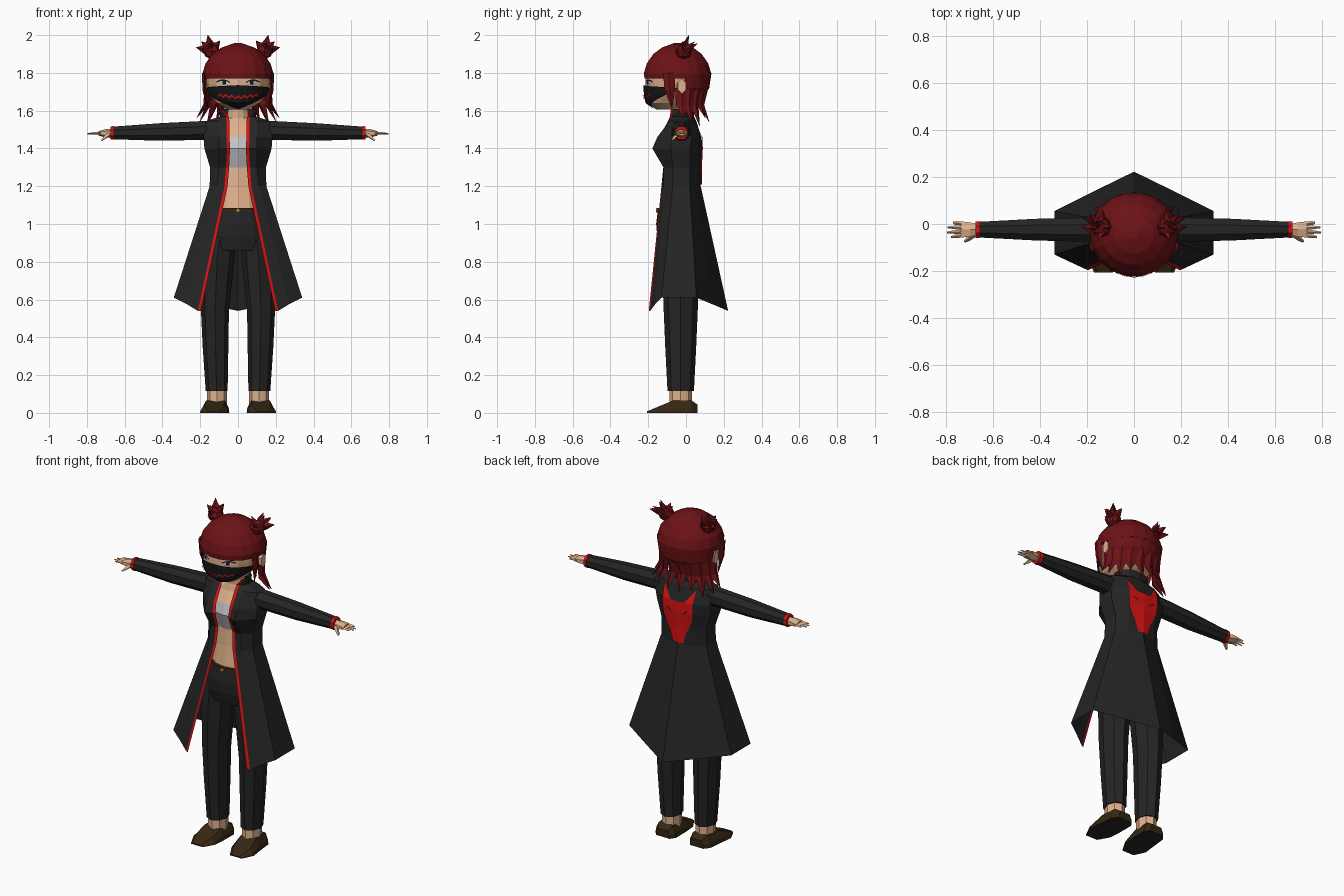
import bpy, bmesh, math
from mathutils import Vector as V

if "Cube" in bpy.data.objects:
    bpy.data.objects.remove(bpy.data.objects["Cube"])

def mat(name, r, g, b):
    m = bpy.data.materials.new(name)
    m.diffuse_color = (r, g, b, 1)
    m.use_nodes = True
    m.node_tree.nodes["Principled BSDF"].inputs["Base Color"].default_value = m.diffuse_color
    return m

HAIR = mat("dark red hair", .15, .006, .008)
CLOTH = mat("charcoal cloth", .018, .018, .018)
SKIN = mat("skin", .74, .44, .26)
RED = mat("bright red trim", .68, .006, .006)
GREY = mat("light grey wrap", .55, .55, .57)
BROWN = mat("dark brown leather", .036, .02, .006)
GOLD = mat("gold", .6, .33, .05)
BLACK = mat("black", .008, .008, .01)

def build(name, verts, faces, mats, mirror=False, rule=None):
    """Mesh object; optional mirrored copy in x; rule(centre, normal) -> material index."""
    bm = bmesh.new()
    for s in ((1, -1) if mirror else (1,)):
        vs = [bm.verts.new((v[0] * s, v[1], v[2])) for v in verts]
        for f in faces:
            bm.faces.new([vs[i] for i in f])
    bmesh.ops.recalc_face_normals(bm, faces=bm.faces[:])
    if rule:
        for f in bm.faces:
            f.material_index = rule(f.calc_center_median(), f.normal)
    me = bpy.data.meshes.new(name)
    bm.to_mesh(me)
    bm.free()
    for m in mats:
        me.materials.append(m)
    ob = bpy.data.objects.new(name, me)
    bpy.context.collection.objects.link(ob)
    return ob

def loft(name, rings, mats, mirror=False, rule=None, closed=True):
    """Skin between rings of points; closed rings get end caps."""
    n = len(rings[0])
    verts = [p for r in rings for p in r]
    faces = [(i*n + j, i*n + (j+1) % n, (i+1)*n + (j+1) % n, (i+1)*n + j)
             for i in range(len(rings) - 1) for j in range(n if closed else n - 1)]
    if closed:
        faces += [tuple(range(n)), tuple(range(len(verts) - n, len(verts)))]
    return build(name, verts, faces, mats, mirror, rule)

def ring(z, cx, cy, rx, ry, n=12, a0=0, a1=360):
    closed = a1 - a0 == 360
    angs = [math.radians(a0 + (a1 - a0) * i / (n if closed else n - 1)) for i in range(n)]
    return [(cx + rx * math.cos(a), cy + ry * math.sin(a), z) for a in angs]

def ring_x(x, cy, cz, ry, rz, n=8):
    return [(x, cy + ry * math.cos(math.tau * (i + .5) / n),
             cz + rz * math.sin(math.tau * (i + .5) / n)) for i in range(n)]

def strand(name, pts, widths, m, out=(0, 0, 1), flat=.6, mirror=True):
    """Four-sided tapered lock, finger or spike."""
    pts = [V(p) for p in pts]
    rings = []
    for i, p in enumerate(pts):
        d = (pts[min(i + 1, len(pts) - 1)] - pts[max(i - 1, 0)]).normalized()
        s = d.cross(V(out)).normalized()
        t = s.cross(d)
        w = widths[i]
        rings.append([p + s*w, p + t*w*flat, p - s*w, p - t*w*flat])
    return loft(name, rings, [m], mirror)

# Head, with a surface lookup used by the face details
HEAD = [(1.605, -.10, .055, .055), (1.64, -.09, .115, .115), (1.68, -.065, .148, .15),
        (1.74, -.05, .165, .165), (1.80, -.045, .172, .168), (1.88, -.045, .13, .13)]
loft("head", [ring(z, 0, cy, rx, ry, 16) for z, cy, rx, ry in HEAD], [SKIN])

def face_pt(deg, z, off):
    for a, b in zip(HEAD, HEAD[1:]):
        if z <= b[0]:
            break
    t = (z - a[0]) / (b[0] - a[0])
    cy, rx, ry = [a[k] + (b[k] - a[k]) * t for k in (1, 2, 3)]
    r = math.radians(deg - 90)
    return ((rx + off) * math.cos(r), cy + (ry + off) * math.sin(r), z)

def face_strip(name, cols, off, m, mirror=False):
    """Plate on the face from (angle, low z, high z) columns."""
    rows = [[face_pt(d, lo + (hi - lo) * u / 4, off) for d, lo, hi in cols] for u in range(5)]
    return loft(name, rows, [m], mirror, closed=False)

# Mask with zigzag stitched mouth
face_strip("face_mask", [(d, 1.608 + .085 * (abs(d) / 80) ** 1.5, 1.735 - .012 * abs(d) / 80)
                         for d in range(-80, 81, 8)], .009, BLACK)
face_strip("mask_zigzag", [(d, 1.658 + (i % 2) * .014 + .012 * abs(d) / 42,
                            1.668 + (i % 2) * .014 + .012 * abs(d) / 42)
                           for i, d in enumerate(range(-42, 43, 6))], .014, RED)
# Eyes
face_strip("eye_white", [(15, 1.744, 1.75), (21, 1.738, 1.76), (30, 1.738, 1.762), (38, 1.748, 1.755)], .003, GREY, True)
face_strip("iris", [(22, 1.739, 1.758), (29, 1.739, 1.76)], .005, BLACK, True)
face_strip("upper_lash", [(14, 1.746, 1.752), (21, 1.756, 1.763), (30, 1.758, 1.766), (41, 1.75, 1.757)], .006, BLACK, True)
loft("ear", [ring_x(.155, -.03, 1.725, .022, .035, 6), ring_x(.185, -.022, 1.73, .024, .04, 6)], [SKIN], True)

# Hair cap, back shell and locks
CAP = [(1.77, .184, .178), (1.80, .187, .18), (1.85, .172, .165), (1.90, .135, .13), (1.935, .085, .082), (1.957, .02, .02)]
loft("hair_cap", [ring(z, 0, -.045, rx, ry, 18) for z, rx, ry in CAP], [HAIR])
loft("hair_back", [ring(z, 0, -.045, rx, ry, 11, 12, 168) for z, rx, ry in
                   [(1.66, .155, .13), (1.72, .18, .168), (1.80, .187, .18)]], [HAIR], closed=False)
for i, a in enumerate((8, 24, 42, 60, 80)):
    c, s = math.cos(math.radians(a)), math.sin(math.radians(a))
    strand("hair_lock", [(.165*c, -.045 + .15*s, 1.72), (.172*c, -.04 + .125*s, 1.63),
                         (.222*c, -.035 + .16*s, 1.56 - .02 * (i % 3))],
           [.034, .03, .002], HAIR, out=(c, s, 0), flat=.45)
strand("side_lock", [(.178, -.09, 1.80), (.177, -.085, 1.71), (.162, -.075, 1.615)],
       [.032, .028, .002], HAIR, out=(1, 0, 0), flat=.4)
# Spiky buns
loft("hair_bun", [ring(1.915 + .042 * math.sin(e), .14, -.012, .045 * math.cos(e), .045 * math.cos(e), 8)
                  for e in (-1.4, -.7, 0, .7, 1.4)], [HAIR], True)
for tip in ((.16, .015, 2.0), (.193, -.02, 1.965), (.095, -.01, 1.97), (.135, .06, 1.955),
            (.222, .03, 1.935), (.15, -.07, 1.955), (.19, .045, 1.965)):
    mid = V((.14, -.012, 1.918)).lerp(V(tip), .45)
    strand("bun_spike", [(.14, -.012, 1.915), mid, tip], [.02, .024, .001], HAIR, out=(.3, 1, .1))

# Torso, neck and chest wrap
TORSO = [(1.05, -.04, .13, .098), (1.2, -.035, .115, .082), (1.3, -.03, .115, .08), (1.4, -.04, .14, .108),
         (1.46, -.035, .14, .092), (1.52, -.025, .13, .06), (1.56, -.025, .06, .05), (1.65, -.035, .045, .045)]
loft("torso", [ring(z, 0, cy, rx, ry, 12) for z, cy, rx, ry in TORSO], [SKIN, GREY],
     rule=lambda c, n: 1 if 1.3 < c.z < 1.46 else 0)

# Coat: half section runs from front edge to back centre
COAT = [  # z, then (x, y) of edge, front, side front, side back, mid back, back
    (.54, (.197, -.197), (.27, -.163), (.34, -.13), (.34, .055), (.17, .14), (0, .223)),
    (1.2, (.055, -.13), (.11, -.12), (.15, -.07), (.15, .02), (.09, .06), (0, .078)),
    (1.3, (.047, -.12), (.1, -.118), (.148, -.07), (.148, .02), (.09, .065), (0, .078)),
    (1.4, (.042, -.155), (.1, -.178), (.178, -.08), (.178, .02), (.1, .075), (0, .083)),
    (1.46, (.045, -.142), (.1, -.152), (.182, -.075), (.182, .03), (.1, .075), (0, .08)),
    (1.545, (.045, -.095), (.1, -.088), (.17, -.06), (.17, .01), (.1, .045), (0, .055)),
    (1.57, (.05, -.085), (.075, -.07), (.095, -.04), (.09, 0), (.06, .03), (0, .042)),
    (1.61, (.08, -.08), (.09, -.06), (.098, -.035), (.092, 0), (.06, .033), (0, .045))]
HEM = (0, 0, .035, .07, .07, .035, 0)
rings = []
for k, (z, *pts) in enumerate(COAT):
    e, f = V(pts[0]), V(pts[1])
    pts.insert(1, tuple(e + (f - e).normalized() * .017))   # trim width
    half = [(x, y, z + (HEM[i] if k == 0 else 0)) for i, (x, y) in enumerate(pts)]
    rings.append(half)
coat = loft("coat", rings, [CLOTH, RED], True, closed=False)
for p in coat.data.polygons:      # first column of each half is the red trim
    p.material_index = 1 if p.index % 6 == 0 else 0

# Horned red patch on the coat back
def back_pt(x, z):
    for a, b in zip(COAT, COAT[1:]):
        if z <= b[0]:
            break
    t = (z - a[0]) / (b[0] - a[0])
    (mx, my), by = V(a[5]).lerp(V(b[5]), t), a[6][1] + (b[6][1] - a[6][1]) * t
    return (x, by + (my - by) * x / mx + .006, z)
PATCH = [(1.21, .035), (1.28, .055), (1.3, .07), (1.36, .095), (1.4, .098), (1.46, .1)]
loft("back_patch", [[back_pt(0, z), back_pt(w * .5, z), back_pt(w, z)] for z, w in PATCH], [RED], True, closed=False)
build("patch_horn", [back_pt(.045, 1.46), back_pt(.1, 1.46), back_pt(.105, 1.54)], [(0, 1, 2)], [RED], True)
slit = [back_pt(x, z) for x, z in ((.025, 1.385), (.065, 1.405), (.07, 1.42))]
build("patch_slit", [(x, y + .003, z) for x, y, z in slit], [(0, 1, 2)], [BLACK], True)

# Sleeves, cuffs, hands
loft("sleeve", [ring_x(x, -.024, z, ry, rz) for x, z, ry, rz in
     [(.15, 1.49, .055, .06), (.19, 1.495, .056, .054), (.42, 1.487, .05, .05), (.662, 1.482, .036, .036)]], [CLOTH], True)
loft("cuff", [ring_x(.658, -.024, 1.482, .039, .039), ring_x(.676, -.024, 1.482, .038, .038)], [RED], True)
loft("palm", [ring_x(x, -.024, 1.48, ry, rz, 6) for x, ry, rz in
     [(.67, .027, .024), (.70, .036, .022), (.738, .038, .012)]], [SKIN], True)
for y0, y1, x1 in ((.002, .006, .772), (-.015, -.014, .795), (-.032, -.036, .797), (-.048, -.056, .78)):
    strand("finger", [(.725, y0, 1.481), (.76, (y0 + y1) / 2, 1.48), (x1, y1, 1.478)], [.009, .008, .004], SKIN, flat=.8)
strand("thumb", [(.685, -.045, 1.475), (.705, -.062, 1.458), (.722, -.075, 1.443)], [.014, .011, .005], SKIN, flat=.8)

# Trousers
loft("trouser_hips", [ring(z, 0, -.04, rx, ry, 12) for z, rx, ry in
     [(.86, .16, .09), (.93, .18, .112), (1.0, .165, .118), (1.08, .135, .108)]], [CLOTH])
loft("trouser_leg", [ring(z, cx, -.028, rx, ry, 8) for z, cx, rx, ry in
     [(.115, .113, .058, .07), (.35, .119, .068, .082), (.54, .122, .074, .09), (.82, .11, .092, .1), (.95, .095, .085, .1)]],
     [CLOTH], True)
loft("belt", [ring(z, 0, -.04, .138, .112, 12) for z in (1.066, 1.084)], [BROWN])
loft("belt_button", [[(x * .012, y, 1.072 + z * .012) for x, z in ((1, 0), (0, 1), (-1, 0), (0, -1))]
                     for y in (-.15, -.158)], [GOLD])

# Ankles and shoes
loft("ankle", [ring(z, .112, -.028, .053, .06, 8) for z in (.04, .13)], [SKIN], True)
SHOE = [(.06, .112, .045, .045), (.03, .114, .068, .065), (-.07, .12, .073, .065), (-.14, .127, .075, .036), (-.207, .13, .04, .008)]
loft("shoe", [[(cx - w, y, 0), (cx + w, y, 0), (cx + w * .95, y, h * .4), (cx + w * .68, y, h),
               (cx - w * .68, y, h), (cx - w * .95, y, h * .4)] for y, cx, w, h in SHOE],
     [BROWN, CLOTH], True, rule=lambda c, n: 1 if n.z < -.9 else 0)
